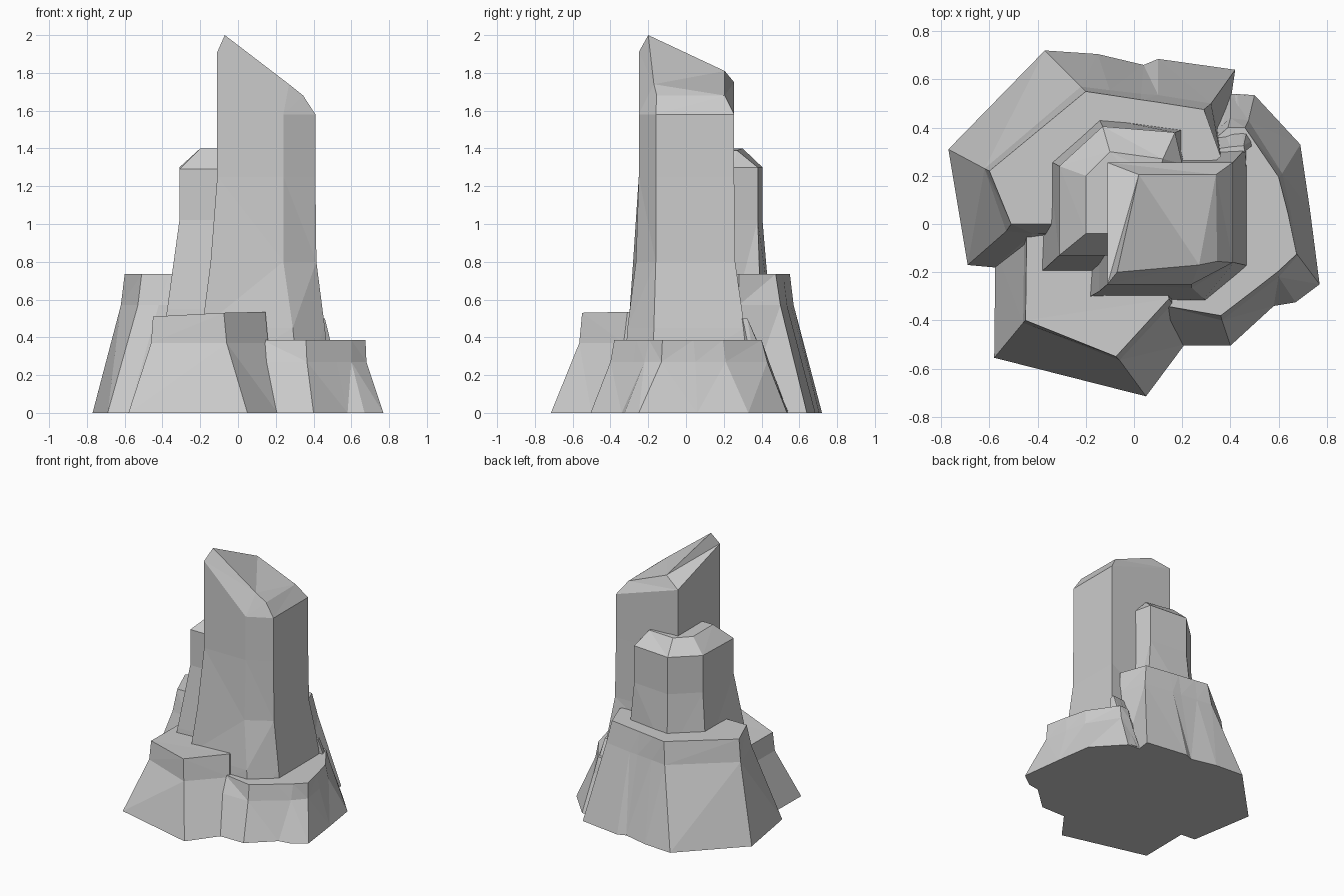
import bpy, bmesh


def loft(name, *rings):
    """Closed faceted solid through matching rings of (x, y, z) points."""
    bm = bmesh.new()
    loops = [[bm.verts.new(p) for p in ring] for ring in rings]
    n = len(loops[0])
    for a, b in zip(loops, loops[1:]):
        for i in range(n):
            j = (i + 1) % n
            bm.faces.new((a[i], a[j], b[j], b[i]))
    bm.faces.new(loops[0][::-1])
    bm.faces.new(loops[-1])
    bmesh.ops.triangulate(bm, faces=bm.faces[:])
    bmesh.ops.recalc_face_normals(bm, faces=bm.faces[:])
    me = bpy.data.meshes.new(name)
    bm.to_mesh(me)
    bm.free()
    ob = bpy.data.objects.new(name, me)
    bpy.context.collection.objects.link(ob)
    return ob


def at(z, *pts):
    return [(x, y, z) for x, y in pts]


# tall pillar with slanted, chamfered top
shaft = ((-.11, -.25), (.24, -.25), (.41, -.16), (.41, .255), (-.11, .255))
pillar = loft(
    "tall_pillar",
    at(.15, (-.20, -.33), (.32, -.33), (.49, -.18), (.48, .33), (-.16, .30)),
    at(.45, (-.19, -.305), (.29, -.31), (.46, -.17), (.46, .31), (-.15, .28)),
    at(.80, (-.145, -.28), (.24, -.265), (.415, -.16), (.415, .26), (-.12, .26)),
    at(1.25, *shaft),
    [(x, y, z) for (x, y), z in zip(shaft, (1.91, 1.58, 1.58, 1.58, 1.75))],
    [(-.07, -.20, 2.0), (.27, -.17, 1.74), (.345, -.155, 1.68),
     (.34, .205, 1.68), (.02, .205, 1.81)])

# shorter pillar wrapped around the back left
short = ((-.31, -.13), (-.05, -.13), (.1, .1), (.20, .25),
         (.17, .38), (-.13, .405), (-.31, .24))
flare = ((-.375, -.19), (-.05, -.19), (.1, .1), (.21, .26),
         (.21, .395), (-.15, .445), (-.355, .265))
wrap = loft(
    "short_pillar",
    at(.25, (-.42, -.22), (-.05, -.22), (.1, .1), (.23, .26),
       (.23, .43), (-.16, .48), (-.40, .28)),
    at(.55, *flare),
    at(1.02, *short),
    [(x, y, z) for (x, y), z in zip(short, (1.29, 1.29, 1.3, 1.3, 1.3, 1.3, 1.3))],
    [(-.2, -.04, 1.4), (-.05, -.04, 1.4), (.08, .1, 1.4), (.10, .2, 1.39),
     (.12, .27, 1.39), (-.1, .30, 1.4), (-.2, .2, 1.4)])

# high ledge at the back left
back = loft(
    "back_ledge",
    at(0, (-.58, -.18), (.05, -.1), (.37, .3), (.42, .64), (.1, .685),
       (.04, .66), (-.15, .705), (-.37, .72), (-.77, .31), (-.69, -.17)),
    at(.57, (-.42, -.04), (.05, -.05), (.36, .28), (.32, .50), (.1, .535),
       (.03, .54), (-.1, .555), (-.22, .57), (-.62, .23), (-.53, -.03)),
    at(.735, (-.36, .0), (.05, .02), (.36, .28), (.29, .475), (.1, .505),
       (.03, .515), (-.1, .535), (-.20, .55), (-.60, .22), (-.51, .0)))

# middle ledge at the front left
front = loft(
    "front_ledge",
    at(0, (-.58, -.555), (.05, -.715), (.21, -.50), (.15, -.05), (-.575, -.10)),
    at(.37, (-.46, -.41), (-.06, -.565), (.16, -.33), (.12, -.04), (-.455, -.03)),
    [(-.45, -.40, .51), (-.075, -.55, .53), (.145, -.31, .535),
     (.1, -.02, .53), (-.445, -.02, .51)])

# low ledge along the right side
right = loft(
    "right_ledge",
    at(0, (.12, -.505), (.40, -.505), (.58, -.34), (.67, -.325), (.77, -.25),
       (.73, .06), (.69, .33), (.50, .535), (.40, .54), (.02, .12)),
    at(.27, (.11, -.40), (.365, -.40), (.52, -.28), (.60, -.22), (.68, -.13),
       (.65, .05), (.615, .21), (.475, .43), (.40, .44), (.03, .11)),
    at(.385, (.13, -.34), (.36, -.38), (.51, -.265), (.60, -.195), (.675, -.125),
       (.64, .04), (.60, .195), (.46, .40), (.39, .40), (.04, .10)))

# small rear buttress beside the back ledge
buttress = loft(
    "rear_buttress",
    at(.01, (.30, .25), (.58, .40), (.50, .53), (.43, .54), (.33, .5)),
    at(.5, (.30, .22), (.46, .30), (.455, .325), (.40, .32), (.33, .31)))

# fuse everything into one rock
for part in (wrap, back, front, right, buttress):
    mod = pillar.modifiers.new(part.name, 'BOOLEAN')
    mod.operation = 'UNION'
    mod.solver = 'EXACT'
    mod.object = part
dg = bpy.context.evaluated_depsgraph_get()
mesh = bpy.data.meshes.new_from_object(pillar.evaluated_get(dg))
pillar.modifiers.clear()
pillar.data = mesh
pillar.name = "rock_spire"
for part in (wrap, back, front, right, buttress):
    bpy.data.objects.remove(part)
